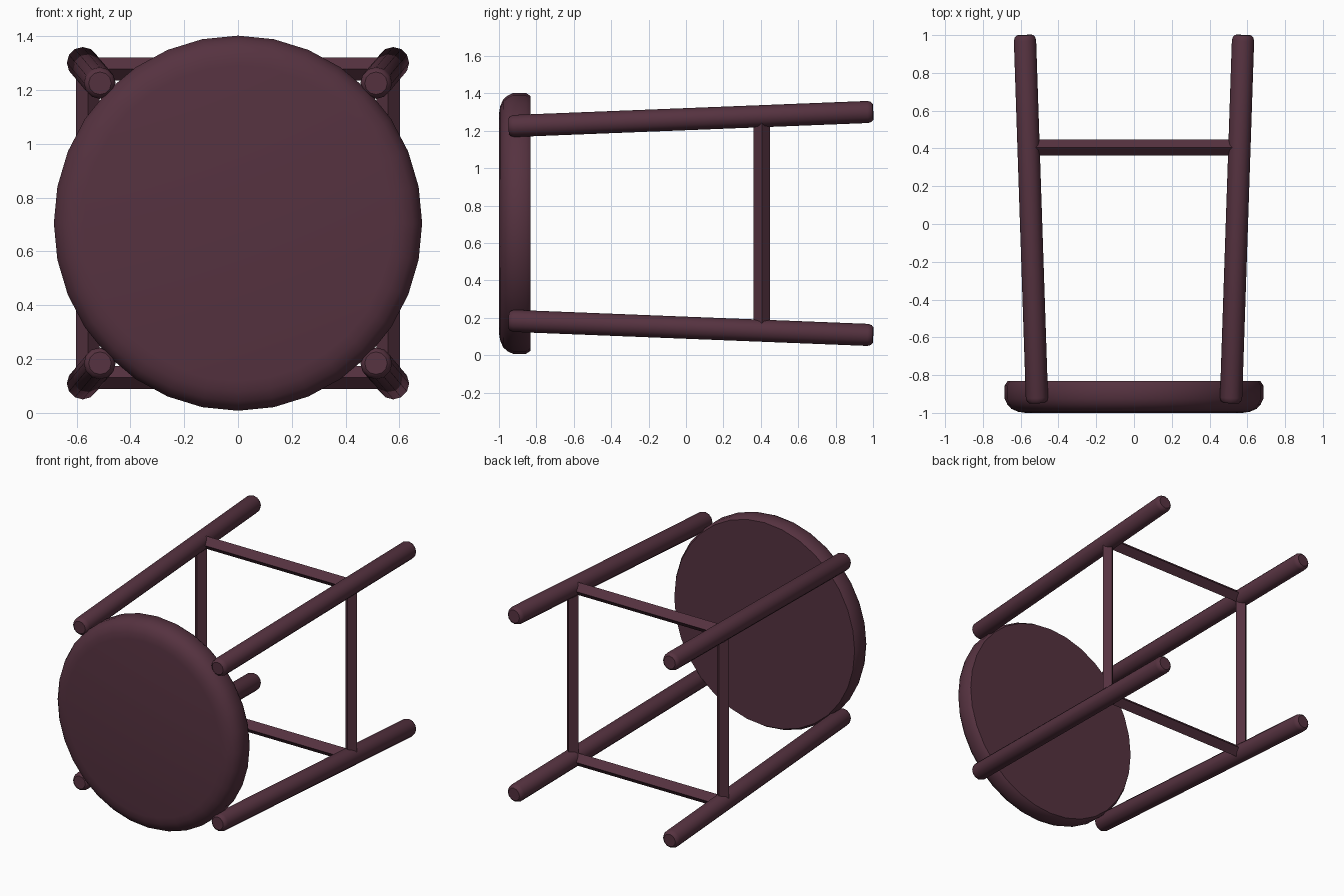
import bpy, bmesh, math
from mathutils import Vector, Matrix

cube = bpy.data.objects.get("Cube")
if cube:
    bpy.data.objects.remove(cube, do_unlink=True)

wood = bpy.data.materials.new("dark_maroon_wood")
wood.use_nodes = True
COLOUR = (0.092, 0.032, 0.051, 1)
wood.diffuse_color = COLOUR
wood.node_tree.nodes["Principled BSDF"].inputs["Base Color"].default_value = COLOUR

MID_Z = 0.705  # height of the seat axis


def lathe(name, start, end, profile, sides, smooth=True, turn=0.0):
    """Closed turned solid; profile holds (distance from start, radius)."""
    start, end = Vector(start), Vector(end)
    spin = (end - start).to_track_quat('Z', 'Y').to_matrix().to_4x4()
    place = Matrix.Translation(start) @ spin
    bm = bmesh.new()
    rings = []
    for d, r in profile:
        angles = [turn + math.tau * i / sides for i in range(sides)]
        rings.append([bm.verts.new(place @ Vector((r * math.cos(a), r * math.sin(a), d)))
                      for a in angles])
    for a, b in zip(rings, rings[1:]):
        for i in range(sides):
            j = (i + 1) % sides
            bm.faces.new((a[i], a[j], b[j], b[i]))
    bm.faces.new(rings[0][::-1])
    bm.faces.new(rings[-1])
    bmesh.ops.recalc_face_normals(bm, faces=bm.faces)
    mesh = bpy.data.meshes.new(name)
    bm.to_mesh(mesh)
    bm.free()
    mesh.materials.append(wood)
    obj = bpy.data.objects.new(name, mesh)
    bpy.context.collection.objects.link(obj)
    if smooth:
        bpy.ops.object.select_all(action='DESELECT')
        obj.select_set(True)
        bpy.context.view_layer.objects.active = obj
        bpy.ops.object.shade_smooth_by_angle(angle=math.radians(40))
    return obj


# Round seat, softened on its outer face
seat = lathe("seat", (0, -1, MID_Z), (0, 0, MID_Z),
             [(0, 0.585), (0.006, 0.625), (0.022, 0.662), (0.045, 0.683),
              (0.075, 0.697), (0.145, 0.697), (0.168, 0.682)], 32)
for v in seat.data.vertices:
    v.co.x *= 0.982

# Splayed legs with chamfered ends
SEAT_END, FOOT_END = (0.513, -0.948, 0.52), (0.578, 1.0, 0.597)


def leg_point(sx, sz, y):
    t = (y - SEAT_END[1]) / (FOOT_END[1] - SEAT_END[1])
    p = Vector(SEAT_END).lerp(Vector(FOOT_END), t)
    return Vector((sx * p.x, p.y, MID_Z + sz * p.z))


for sx, side in ((1, "left"), (-1, "right")):
    for sz, level in ((1, "upper"), (-1, "lower")):
        a, b = leg_point(sx, sz, SEAT_END[1]), leg_point(sx, sz, FOOT_END[1])
        n = (b - a).length
        lathe(f"{level}_{side}_leg", a, b,
              [(0, 0.042), (0.009, 0.053), (0.028, 0.059),
               (n - 0.028, 0.059), (n - 0.009, 0.053), (n, 0.042)], 12)

# Square rungs set on edge, joining neighbouring legs
corners = [(1, 1), (-1, 1), (-1, -1), (1, -1)]
for i, name in enumerate(("upper", "right", "lower", "left")):
    a = leg_point(*corners[i], 0.405)
    b = leg_point(*corners[(i + 1) % 4], 0.405)
    lathe(name + "_rung", a, b, [(0, 0.043), ((b - a).length, 0.043)], 4, smooth=False)
